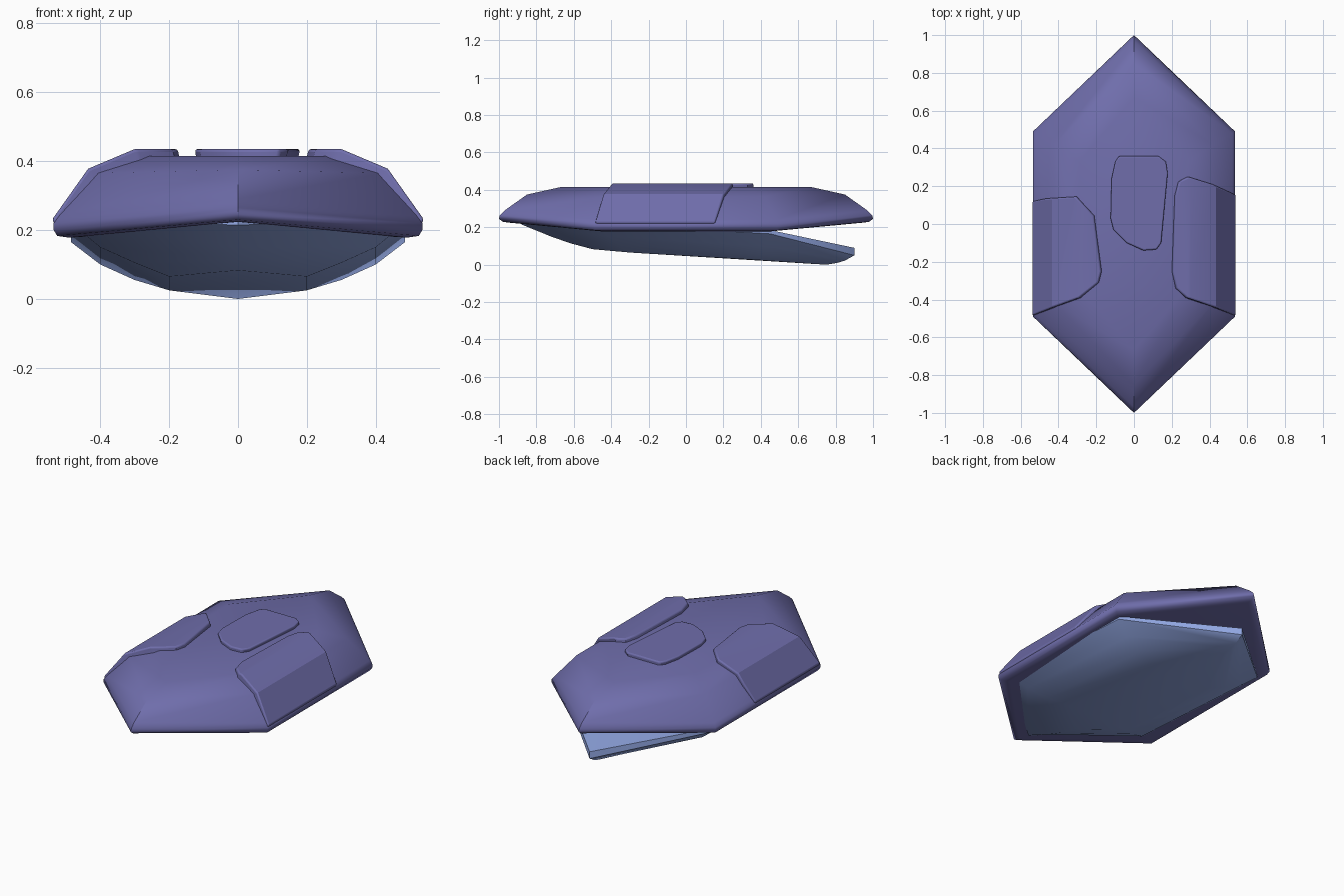
import bpy, bmesh, math
from mathutils import Vector

cube = bpy.data.objects.get("Cube")
if cube:
    bpy.data.objects.remove(cube, do_unlink=True)


def material(name, colour):
    mat = bpy.data.materials.new(name)
    mat.use_nodes = True
    mat.diffuse_color = colour
    mat.node_tree.nodes["Principled BSDF"].inputs["Base Color"].default_value = colour
    return mat


purple = material("dusky purple", (0.16, 0.155, 0.41, 1))
blue = material("pale blue", (0.28, 0.38, 0.75, 1))


def finish(name, bm, mat, angle, bevel=0.0):
    mesh = bpy.data.meshes.new(name)
    bm.to_mesh(mesh)
    bm.free()
    mesh.materials.append(mat)
    obj = bpy.data.objects.new(name, mesh)
    bpy.context.collection.objects.link(obj)
    bpy.ops.object.select_all(action="DESELECT")
    obj.select_set(True)
    bpy.context.view_layer.objects.active = obj
    if bevel:
        mod = obj.modifiers.new("rounded edge", "BEVEL")
        mod.width = bevel
        mod.segments = 3
        mod.limit_method = "ANGLE"
        mod.angle_limit = math.radians(50)
    bpy.ops.object.shade_smooth_by_angle(angle=math.radians(angle))
    return obj


def hex_ring(front, back, half_width, front_corner, back_corner):
    """Six points: a tip at each end and two corners per side, given as (y, z)."""
    return [(0, *front), (half_width, *front_corner), (half_width, *back_corner),
            (0, *back), (-half_width, *back_corner), (-half_width, *front_corner)]


def shell(name, rings, mouth_centre, mat, angle):
    """Skin the rings from mouth to crown, closing both ends."""
    bm = bmesh.new()
    loops = [[bm.verts.new(p) for p in ring] for ring in rings]
    for low, high in zip(loops, loops[1:]):
        for i in range(len(low)):
            j = (i + 1) % len(low)
            bm.faces.new((low[i], low[j], high[j], high[i]))
    centre = bm.verts.new(mouth_centre)
    mouth = loops[0]
    for i in range(len(mouth)):
        bm.faces.new((mouth[i], centre, mouth[(i + 1) % len(mouth)]))
    bm.faces.new(loops[-1])
    bmesh.ops.recalc_face_normals(bm, faces=bm.faces)
    return finish(name, bm, mat, angle)


# Upper shell: tip y, tip z, corner x, corner y, corner z
upper = [(0.95, 0.225, 0.49, 0.45, 0.178),
         (0.98, 0.23, 0.525, 0.48, 0.183),
         (1.0, 0.245, 0.535, 0.49, 0.2),
         (0.995, 0.265, 0.535, 0.49, 0.22),
         (0.97, 0.29, 0.52, 0.48, 0.24),
         (0.85, 0.375, 0.42, 0.42, 0.365),
         (0.67, 0.415, 0.29, 0.33, 0.415)]
shell("upper_shell",
      [hex_ring((-ty, tz), (ty, tz), cx, (-cy, cz), (cy, cz)) for ty, tz, cx, cy, cz in upper],
      (0, 0, 0.21), purple, 62)

# Lower shell, gaping open at the back
lower = [((-0.87, 0.23), (0.9, 0.09), 0.48, (-0.46, 0.235), (0.45, 0.185)),
         ((-0.88, 0.215), (0.9, 0.05), 0.485, (-0.46, 0.22), (0.45, 0.165)),
         ((-0.72, 0.15), (0.85, 0.022), 0.4, (-0.41, 0.15), (0.42, 0.1)),
         ((-0.62, 0.115), (0.81, 0.01), 0.3, (-0.36, 0.105), (0.4, 0.055)),
         ((-0.5, 0.083), (0.75, 0), 0.2, (-0.3, 0.065), (0.38, 0.025))]
shell("lower_shell", [hex_ring(*ring) for ring in lower], (0, 0, 0.18), blue, 50)


# Raised plates that follow the bend of the upper shell
BENDS = [(0, 0.435), (0.3, 0.435), (0.435, 0.378), (0.54, 0.23)]


def plate_height(x):
    x = abs(x)
    for (xa, za), (xb, zb) in zip(BENDS, BENDS[1:]):
        if x <= xb + 0.001:
            return za + (zb - za) * (x - xa) / (xb - xa)
    return BENDS[-1][1]


def plate(name, outline):
    bm = bmesh.new()
    face = bm.faces.new([bm.verts.new((x, y, 0)) for x, y in outline])
    face.normal_update()
    if face.normal.z < 0:
        face.normal_flip()
    for bend, _ in BENDS[1:-1]:
        for side in (-1, 1):
            bmesh.ops.bisect_plane(bm, geom=bm.verts[:] + bm.edges[:] + bm.faces[:],
                                   plane_co=(side * bend, 0, 0), plane_no=(1, 0, 0))
    base = bm.verts[:]
    made = bmesh.ops.extrude_face_region(bm, geom=bm.faces[:])["geom"]
    for v in made:
        if isinstance(v, bmesh.types.BMVert):
            v.co.z = plate_height(v.co.x)
    for v in base:
        v.co = Vector((v.co.x * 0.95, v.co.y, plate_height(v.co.x) - 0.045))
    bmesh.ops.recalc_face_normals(bm, faces=bm.faces)
    return finish(name, bm, purple, 30, 0.008)


plate("left_plate",
      [(0.54, 0.155), (0.42, 0.21), (0.29, 0.25), (0.24, 0.225), (0.22, 0.15),
       (0.205, -0.25), (0.225, -0.34), (0.28, -0.39), (0.43, -0.44), (0.54, -0.485)])
plate("right_plate",
      [(-0.54, 0.12), (-0.47, 0.135), (-0.31, 0.145), (-0.215, 0.045),
       (-0.175, -0.25), (-0.19, -0.31), (-0.29, -0.39), (-0.43, -0.44), (-0.54, -0.485)])
plate("middle_plate",
      [(-0.08, 0.36), (0.13, 0.36), (0.17, 0.33), (0.18, 0.27), (0.145, -0.1),
       (0.12, -0.135), (0.05, -0.14), (-0.04, -0.1), (-0.11, -0.03),
       (-0.125, 0.03), (-0.12, 0.24), (-0.1, 0.33)])
